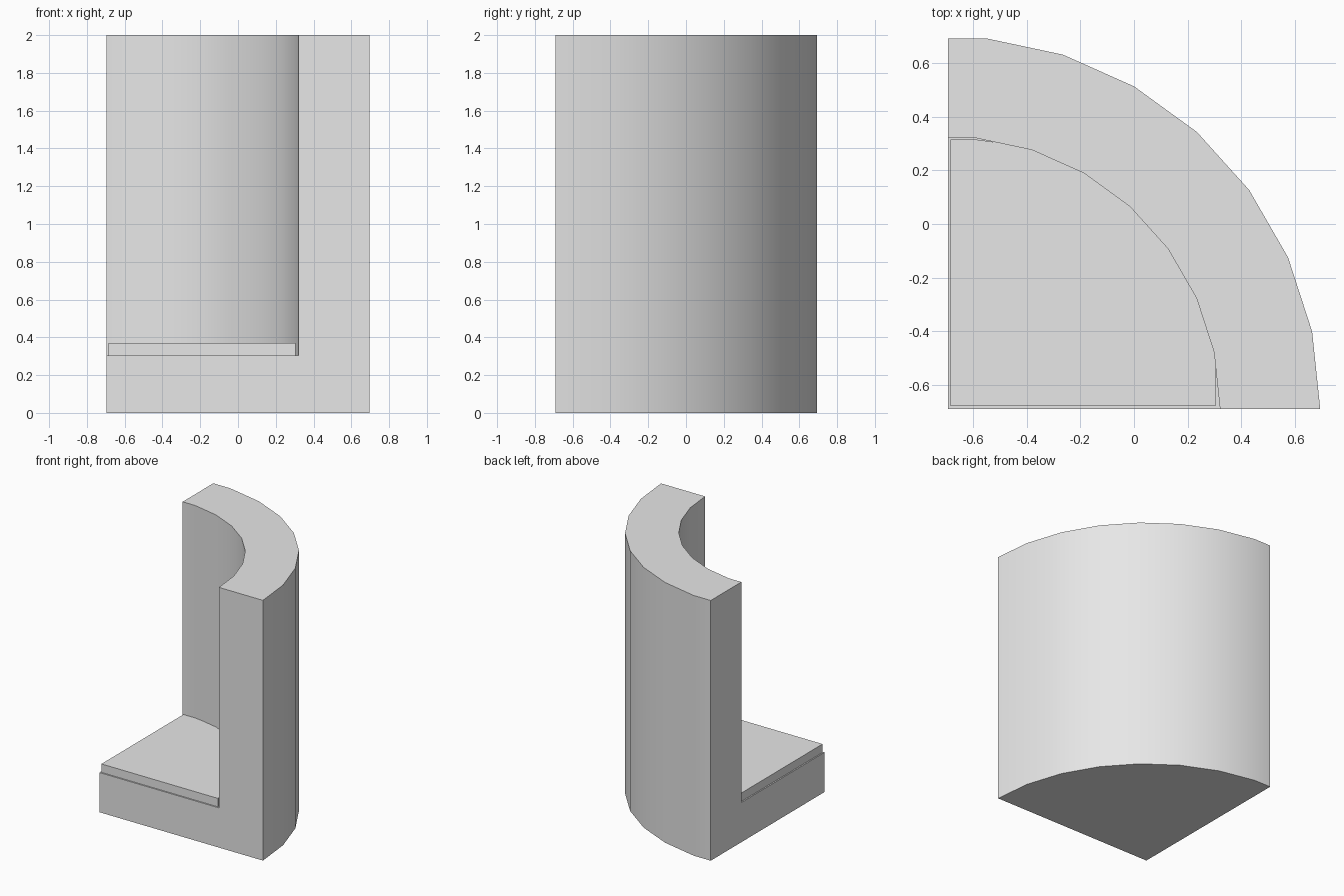
import bpy, bmesh
from math import radians, sin, cos

cube = bpy.data.objects.get("Cube")
if cube:
    bpy.data.objects.remove(cube, do_unlink=True)

CX, CY = -0.695, -0.69          # corner the quarter circle turns about
R_OUT, R_IN = 1.39, 1.016
HEIGHT, FLOOR = 2.0, 0.305
SEAT_TOP = 0.37

grey = bpy.data.materials.new("light grey")
grey.use_nodes = True
grey.diffuse_color = (0.8, 0.8, 0.8, 1)
grey.node_tree.nodes["Principled BSDF"].inputs["Base Color"].default_value = (0.8, 0.8, 0.8, 1)

# Quarter of a 30-sided circle, its last facet cut in half
directions = [(cos(radians(a)), sin(radians(a))) for a in range(0, 85, 12)]
directions.append((0, directions[-1][1]))


def finish(bm, name):
    bmesh.ops.remove_doubles(bm, verts=bm.verts, dist=0.0001)
    bmesh.ops.dissolve_limit(bm, angle_limit=0.01, verts=bm.verts, edges=bm.edges)
    bmesh.ops.recalc_face_normals(bm, faces=bm.faces)
    mesh = bpy.data.meshes.new(name)
    bm.to_mesh(mesh)
    bm.free()
    mesh.materials.append(grey)
    obj = bpy.data.objects.new(name, mesh)
    bpy.context.collection.objects.link(obj)
    bpy.ops.object.select_all(action="DESELECT")
    obj.select_set(True)
    bpy.context.view_layer.objects.active = obj
    bpy.ops.object.shade_smooth_by_angle(angle=radians(30))


# Base and curved back: an L profile swept round the corner
profile = [(0, 0), (R_OUT, 0), (R_OUT, HEIGHT), (R_IN, HEIGHT), (R_IN, FLOOR), (0, FLOOR)]
bm = bmesh.new()
rings = [[bm.verts.new((CX + r * dx, CY + r * dy, z)) for r, z in profile]
         for dx, dy in directions]
for a, b in zip(rings, rings[1:]):
    for i in range(len(profile) - 1):
        bm.faces.new((a[i], a[i + 1], b[i + 1], b[i]))
bm.faces.new(rings[0])
bm.faces.new(rings[-1])
finish(bm, "curved_back_and_base")

# Seat pad: slightly inset square, its far corner following the wall
X0, X1, Y0, Y1 = -0.685, 0.305, -0.68, 0.315
outline = [(X0, Y0), (X1, Y0)]
for dx, dy in directions[1:-1]:
    outline.append((min(CX + (R_IN + 0.01) * dx, X1), min(CY + (R_IN + 0.01) * dy, Y1)))
outline.append((X0, Y1))
bm = bmesh.new()
face = bm.faces.new([bm.verts.new((x, y, FLOOR)) for x, y in outline])
top = bmesh.ops.extrude_face_region(bm, geom=[face], use_keep_orig=True)
bmesh.ops.translate(bm, vec=(0, 0, SEAT_TOP - FLOOR),
                    verts=[v for v in top["geom"] if isinstance(v, bmesh.types.BMVert)])
finish(bm, "seat_pad")
